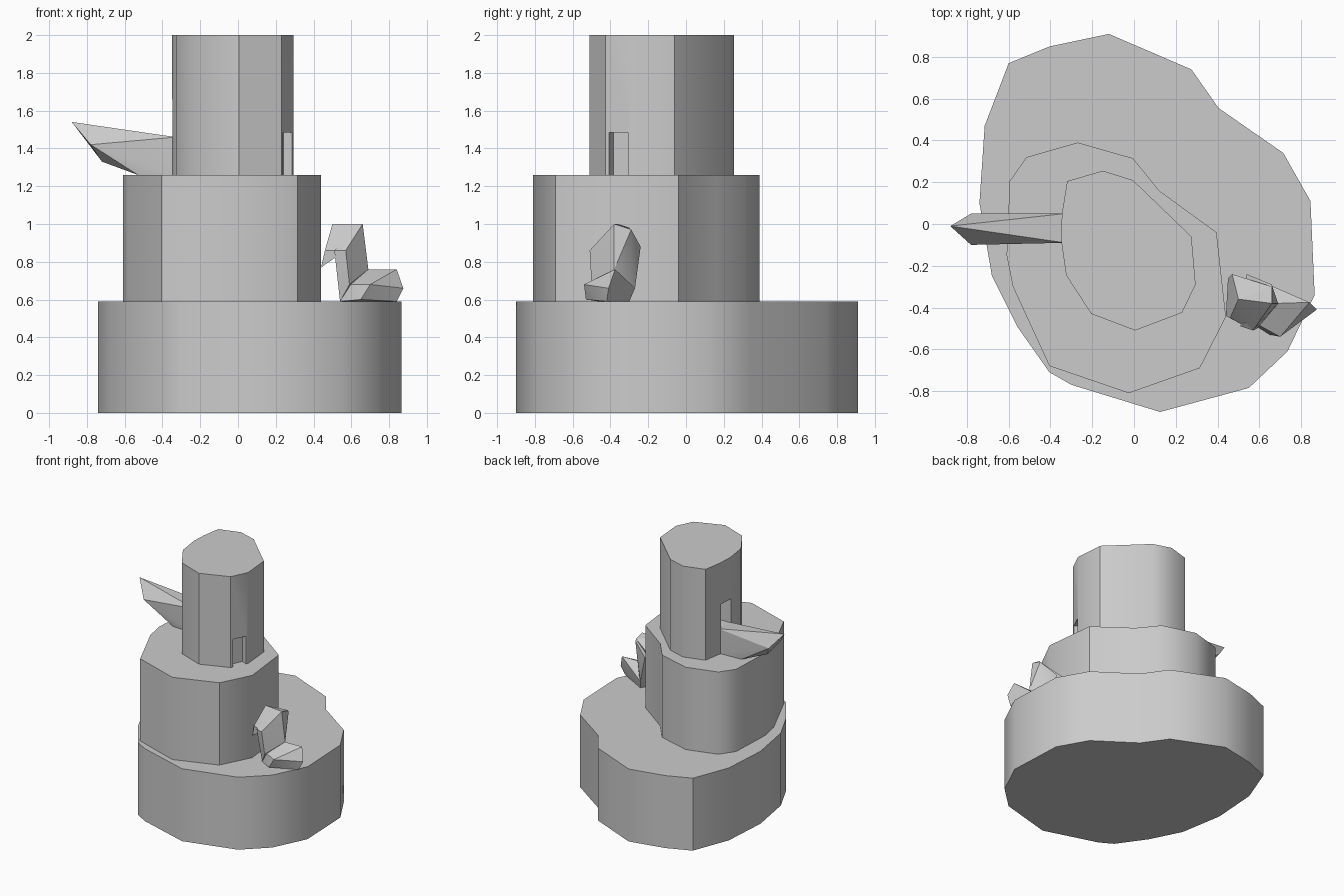
import bpy, bmesh, math

if "Cube" in bpy.data.objects:
    bpy.data.objects.remove(bpy.data.objects["Cube"])


def finish(name, bm, angle=40):
    bmesh.ops.recalc_face_normals(bm, faces=bm.faces)
    mesh = bpy.data.meshes.new(name)
    bm.to_mesh(mesh)
    bm.free()
    ob = bpy.data.objects.new(name, mesh)
    bpy.context.collection.objects.link(ob)
    bpy.ops.object.select_all(action='DESELECT')
    bpy.context.view_layer.objects.active = ob
    ob.select_set(True)
    bpy.ops.object.shade_smooth_by_angle(angle=math.radians(angle))
    return ob


def tier(name, outline, z0, z1):
    """Upright prism from a plan outline."""
    bm = bmesh.new()
    face = bm.faces.new([bm.verts.new((x, y, z0)) for x, y in outline])
    top = bmesh.ops.extrude_face_region(bm, geom=[face], use_keep_orig=True)
    bmesh.ops.translate(bm, vec=(0, 0, z1 - z0),
                        verts=[v for v in top['geom'] if isinstance(v, bmesh.types.BMVert)])
    return finish(name, bm)


def hull(name, points):
    """Faceted lump around a few corner points."""
    bm = bmesh.new()
    verts = [bm.verts.new(p) for p in points]
    res = bmesh.ops.convex_hull(bm, input=verts)
    loose = {v for v in res['geom_interior'] + res['geom_unused']
             if isinstance(v, bmesh.types.BMVert)}
    bmesh.ops.delete(bm, geom=list(loose), context='VERTS')
    return finish(name, bm, 25)


def cut_doorway(target, name, loc, size, turn):
    bpy.ops.mesh.primitive_cube_add(size=1, location=loc, rotation=(0, 0, turn))
    cutter = bpy.context.object
    cutter.name = name
    cutter.scale = size
    cutter.hide_render = True
    cutter.display_type = 'WIRE'
    mod = target.modifiers.new(name, 'BOOLEAN')
    mod.object = cutter
    mod.operation = 'DIFFERENCE'
    mod.solver = 'EXACT'
    bpy.context.view_layer.objects.active = target
    bpy.ops.object.modifier_move_to_index(modifier=name, index=0)
    bpy.ops.object.modifier_apply(modifier=name)
    bpy.data.objects.remove(cutter, do_unlink=True)


# Three stacked tiers
tier("lower_tier", [
    (-.12, .91), (.275, .74), (.405, .555), (.715, .34), (.845, .11), (.865, -.34),
    (.735, -.61), (.55, -.785), (.125, -.9), (-.3, -.77), (-.405, -.71), (-.56, -.49),
    (-.68, -.25), (-.74, .1), (-.715, .47), (-.6, .77), (-.405, .85)], 0, .59)
tier("middle_tier", [
    (-.27, .39), (-.005, .315), (.12, .16), (.395, -.04), (.44, -.445), (.315, -.69),
    (-.025, -.81), (-.405, -.68), (-.58, -.3), (-.61, -.15), (-.595, .205), (-.515, .32)],
    .59, 1.26)
tower = tier("upper_tier", [
    (-.15, .255), (-.005, .21), (.275, -.06), (.295, -.29), (.23, -.425), (.005, -.51),
    (-.205, -.43), (-.325, -.245), (-.35, -.07), (-.345, .05), (-.32, .205)], 1.26, 2)

# Small recesses in the upper tier
cut_doorway(tower, "left_recess", (-.35, -.02, 1.56), (.2, .13, .2), 0)
cut_doorway(tower, "right_recess", (.29, -.37, 1.36), (.16, .11, .25), math.atan2(-.43, .9))

# Pointed spout on the left
hull("spout", [
    (-.88, -.01, 1.54), (-.78, .05, 1.42), (-.78, -.1, 1.42), (-.72, -.02, 1.33),
    (-.53, .04, 1.26), (-.53, -.08, 1.26), (-.33, .05, 1.46), (-.33, -.09, 1.46),
    (-.33, .05, 1.26), (-.33, -.09, 1.26)])

# Bent step on the right: upper arm, riser and foot
hull("step_upper_arm", [
    (.44, -.44, .77), (.46, -.45, .86), (.5, -.36, 1.0), (.47, -.24, .88), (.45, -.26, .79),
    (.57, -.51, .86), (.66, -.38, 1.0), (.66, -.3, .98)])
hull("step_riser", [
    (.51, -.49, .86), (.57, -.51, .86), (.66, -.38, 1.0), (.66, -.29, .97), (.54, -.24, .88),
    (.54, -.46, .59), (.59, -.5, .68), (.69, -.38, .76), (.6, -.27, .66), (.62, -.3, .59)])
hull("step_foot", [
    (.54, -.46, .59), (.59, -.48, .68), (.69, -.38, .76), (.6, -.27, .66), (.62, -.3, .59),
    (.7, -.54, .68), (.65, -.53, .6), (.84, -.375, .76), (.875, -.41, .66), (.84, -.42, .59)])
